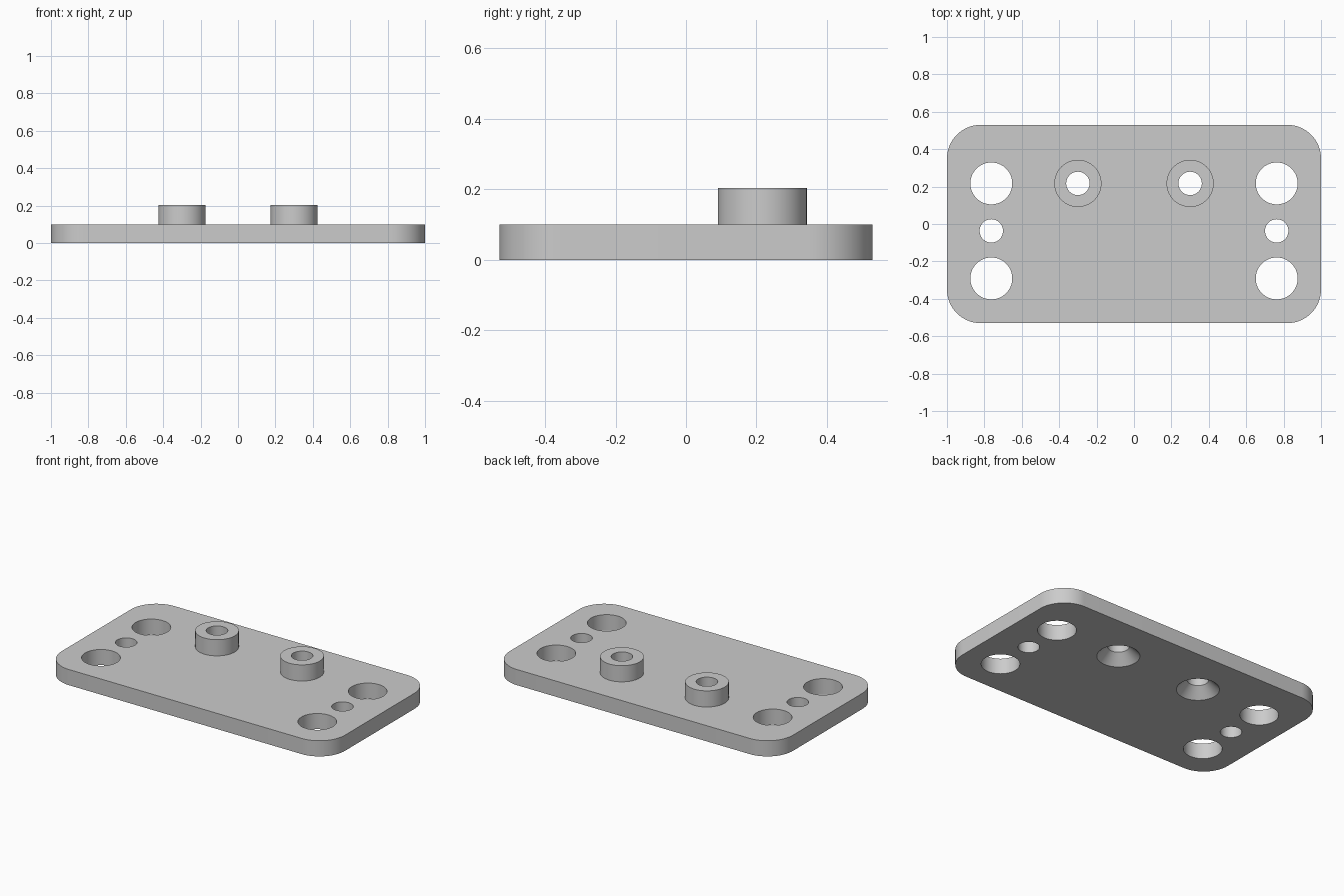
import bpy
import bmesh
from math import cos, sin, pi, radians

if "Cube" in bpy.data.objects:
    bpy.data.objects.remove(bpy.data.objects["Cube"], do_unlink=True)

HALF_X, HALF_Y, THICK, CORNER = 1.0, 0.53, 0.1, 0.18
BOSS_TOP, BOSS_R, BORE_R = 0.203, 0.126, 0.0625
SINK_R = 0.125

grey = bpy.data.materials.new("light_grey")
grey.use_nodes = True
grey.diffuse_color = (0.6, 0.6, 0.6, 1)
grey.node_tree.nodes["Principled BSDF"].inputs["Base Color"].default_value = (0.6, 0.6, 0.6, 1)


def stack(name, rings):
    """Closed solid skinned through rings of points, capped at both ends."""
    bm = bmesh.new()
    loops = [[bm.verts.new(p) for p in ring] for ring in rings]
    count = len(loops[0])
    for low, high in zip(loops, loops[1:]):
        for i in range(count):
            j = (i + 1) % count
            bm.faces.new((low[i], low[j], high[j], high[i]))
    bm.faces.new(loops[0][::-1])
    bm.faces.new(loops[-1])
    mesh = bpy.data.meshes.new(name)
    bm.to_mesh(mesh)
    bm.free()
    mesh.materials.append(grey)
    obj = bpy.data.objects.new(name, mesh)
    bpy.context.collection.objects.link(obj)
    return obj


def turned(name, x, y, profile, sides=64):
    """Solid of revolution from (radius, height) pairs, bottom to top."""
    return stack(name, [[(x + r * cos(2 * pi * i / sides), y + r * sin(2 * pi * i / sides), z)
                         for i in range(sides)] for r, z in profile])


def rounded_outline(z, steps=16):
    points = []
    for quarter, (sx, sy) in enumerate([(1, 1), (-1, 1), (-1, -1), (1, -1)]):
        for i in range(steps + 1):
            a = (quarter + i / steps) * pi / 2
            points.append((sx * (HALF_X - CORNER) + CORNER * cos(a),
                           sy * (HALF_Y - CORNER) + CORNER * sin(a), z))
    return points


# Rounded base plate
plate = stack("mounting_plate", [rounded_outline(0), rounded_outline(THICK)])


def combine(tool, operation):
    mod = plate.modifiers.new(tool.name, "BOOLEAN")
    mod.operation = operation
    mod.solver = "EXACT"
    mod.object = tool
    bpy.context.view_layer.objects.active = plate
    bpy.ops.object.modifier_apply(modifier=mod.name)
    bpy.data.objects.remove(tool, do_unlink=True)


for side in (-1, 1):
    # Raised boss with a bore countersunk from below
    bx, by = side * 0.3, 0.217
    combine(turned("boss", bx, by, [(BOSS_R, THICK / 2), (BOSS_R, BOSS_TOP)]), "UNION")
    depth = SINK_R - BORE_R
    combine(turned("bore", bx, by, [(SINK_R + 0.05, -0.05), (BORE_R, depth), (BORE_R, 0.3)]),
            "DIFFERENCE")
    # Row of three through holes near each end
    for hy, radius in ((0.217, 0.112), (-0.037, BORE_R), (-0.291, 0.112)):
        combine(turned("hole", side * 0.763, hy, [(radius, -0.1), (radius, 0.3)]), "DIFFERENCE")

# Smooth walls with crisp rims
bpy.ops.object.select_all(action="DESELECT")
plate.select_set(True)
bpy.context.view_layer.objects.active = plate
bpy.ops.object.shade_smooth_by_angle(angle=radians(30))
